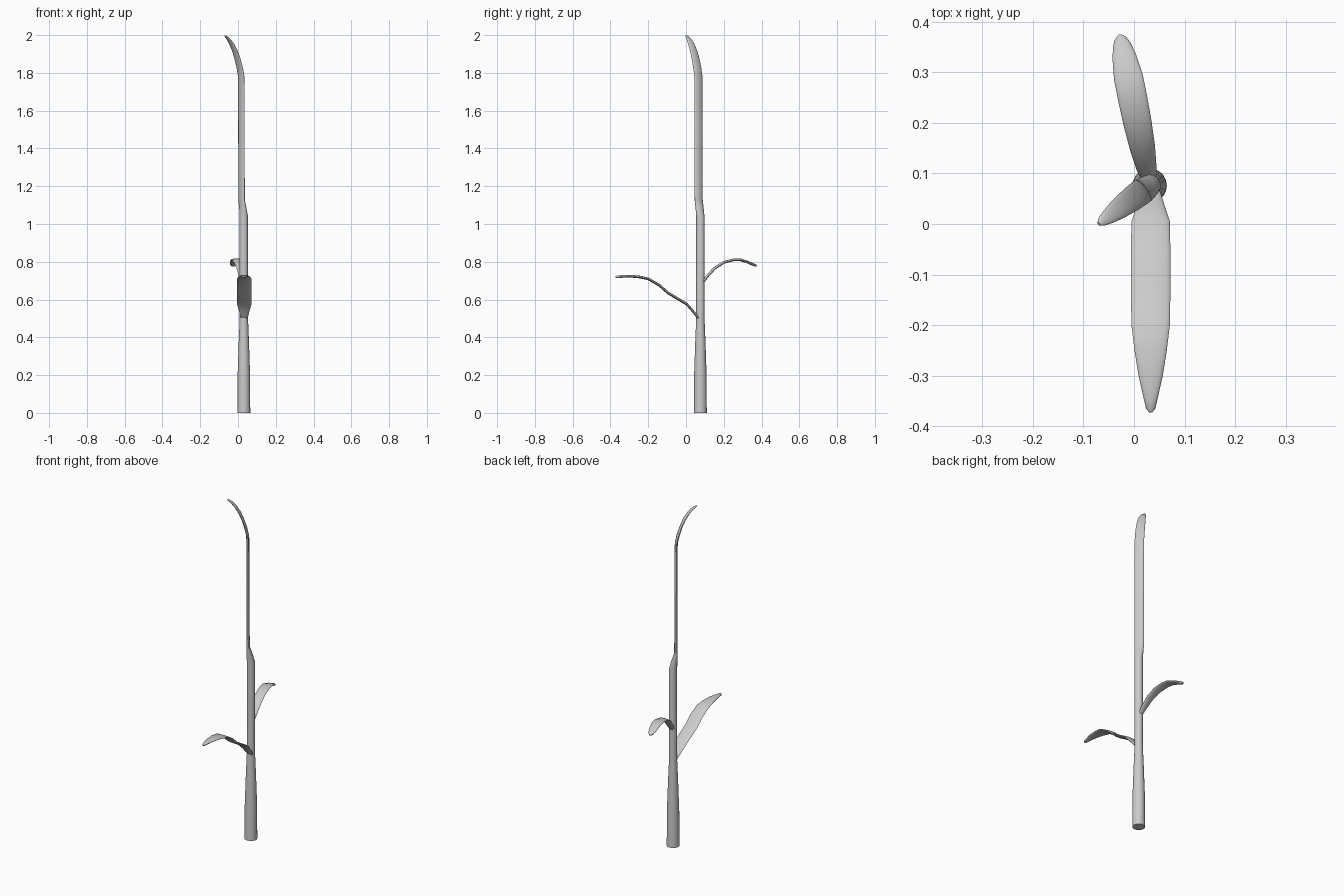
import bpy, bmesh, math
from mathutils import Vector

if "Cube" in bpy.data.objects:
    bpy.data.objects.remove(bpy.data.objects["Cube"])


def loft(name, path, across, sizes, sides=20, level=False):
    """Skin elliptical sections (half width, half thickness) along a path."""
    pts = [Vector(p) for p in path]
    across = Vector(across).normalized()
    bm = bmesh.new()
    rings = []
    for i, p in enumerate(pts):
        tan = pts[min(i + 1, len(pts) - 1)] - pts[max(i - 1, 0)]
        if level and p.z < 1.5:
            tan = Vector((0, 0, 1))
        normal = tan.normalized().cross(across).normalized()
        a, b = sizes[i]
        ring = []
        for k in range(sides):
            t = 2 * math.pi * k / sides
            ring.append(bm.verts.new(p + across * a * math.cos(t) + normal * b * math.sin(t)))
        rings.append(ring)
    for r0, r1 in zip(rings, rings[1:]):
        for k in range(sides):
            n = (k + 1) % sides
            bm.faces.new((r0[k], r0[n], r1[n], r1[k]))
    bm.faces.new(rings[0][::-1])
    bm.faces.new(rings[-1])
    bmesh.ops.recalc_face_normals(bm, faces=bm.faces)
    mesh = bpy.data.meshes.new(name)
    bm.to_mesh(mesh)
    bm.free()
    obj = bpy.data.objects.new(name, mesh)
    bpy.context.collection.objects.link(obj)
    bpy.ops.object.select_all(action='DESELECT')
    obj.select_set(True)
    bpy.context.view_layer.objects.active = obj
    bpy.ops.object.shade_smooth_by_angle(angle=math.radians(35))
    return obj


# Stem, flattening into the tall top blade that leans over at its tip
CX, CY = 0.031, 0.076
stem = [(0, 0, .034, .034), (.2, 0, .033, .033), (.38, 0, .027, .027),
        (.5, 0, .022, .022), (1.04, 0, .022, .022), (1.08, .006, .024, .017),
        (1.13, .015, .026, .009), (1.78, .017, .026, .008), (1.83, .028, .026, .008),
        (1.88, .044, .025, .007), (1.92, .061, .023, .007), (1.955, .082, .02, .006),
        (1.98, .103, .015, .005), (1.992, .118, .010, .004), (1.997, .126, .004, .003)]
loft("stem_and_top_blade",
     [(CX - .8 * s, CY - .6 * s, z) for z, s, a, b in stem],
     (-.6, .8, 0), [(a, b) for z, s, a, b in stem], level=True)

# Front leaf: y, z, half width
front = [(.068, .5, .018), (.035, .54, .028), (.005, .575, .038), (-.05, .608, .039),
         (-.095, .635, .039), (-.14, .675, .039), (-.2, .71, .038), (-.25, .72, .032),
         (-.3, .724, .024), (-.345, .722, .014), (-.366, .72, .009), (-.373, .72, .003)]
loft("front_leaf", [(.033, y, z) for y, z, w in front], (1, 0, 0),
     [(w, min(.007, w)) for y, z, w in front])

# Back leaf: y, z, half width, drifting slightly to the left
back = [(.085, .685, .014), (.11, .72, .02), (.15, .765, .025), (.2, .797, .028),
        (.25, .81, .029), (.29, .81, .029), (.33, .797, .024), (.355, .785, .018),
        (.367, .781, .012), (.374, .778, .004)]
loft("back_leaf", [(.029 - .2 * (y - .09), y, z) for y, z, w in back], (.98, .2, 0),
     [(w, min(.007, w)) for y, z, w in back])
